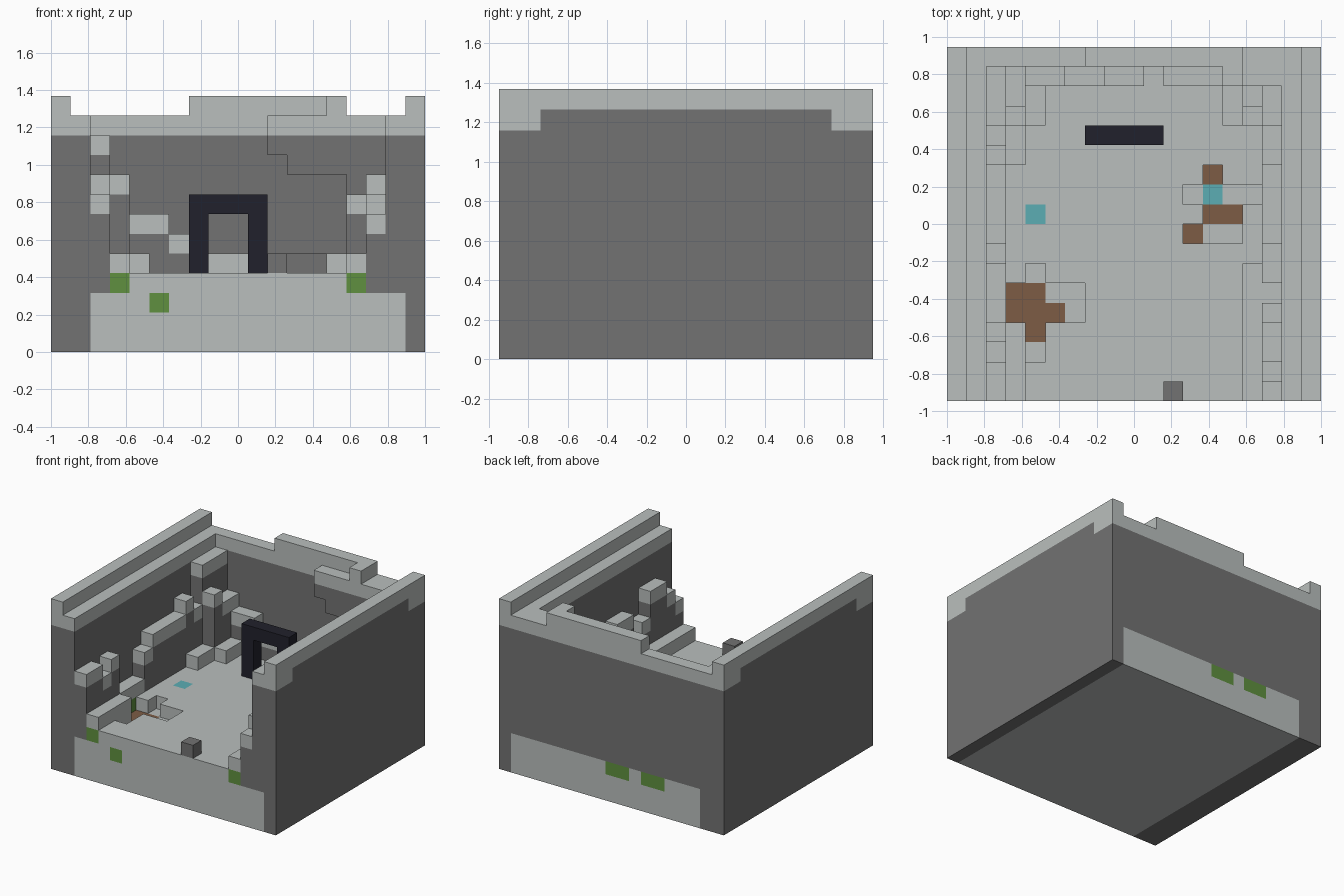
import bpy, bmesh
from mathutils import Vector

old = bpy.data.objects.get("Cube")
if old:
    bpy.data.objects.remove(old, do_unlink=True)

U = 2 / 19  # block size
ORIGIN = Vector((-1, -9 * U, 0))


def material(name, rgb):
    m = bpy.data.materials.new(name)
    m.use_nodes = True
    m.diffuse_color = (*rgb, 1)
    m.node_tree.nodes["Principled BSDF"].inputs["Base Color"].default_value = (*rgb, 1)
    return m


MATS = {
    "stone": material("pale stone", (0.49, 0.52, 0.51)),
    "rock": material("dark rock", (0.17, 0.17, 0.17)),
    "obsidian": material("dark navy", (0.015, 0.015, 0.025)),
    "moss": material("moss green", (0.115, 0.28, 0.05)),
    "earth": material("earth brown", (0.205, 0.107, 0.06)),
    "crystal": material("teal crystal", (0.107, 0.42, 0.456)),
}
SLOTS = list(MATS)
blocks = {}  # (i, j, k) -> (part, colour)


def cells(i, j, k):
    return [(a, b, c) for a in range(*i) for b in range(*j) for c in range(*k)]


def fill(part, colour, i, j, k):
    for c in cells(i, j, k):
        blocks[c] = (part, colour)


def paint(colour, i, j, k):
    for c in cells(i, j, k):
        if c in blocks:
            blocks[c] = (blocks[c][0], colour)


def dig(i, j):
    for c in cells(i, j, (3, 4)):
        blocks.pop(c, None)


def column(part, i, j, top):
    """Rock column on the floor with a pale top block."""
    fill(part, "rock", i, j, (4, top))
    paint("stone", i, j, (top - 1, top))


# Foundation and floor
fill("floor", "rock", (0, 19), (0, 18), (0, 4))
paint("stone", (2, 18), (0, 18), (0, 3))
paint("stone", (3, 16), (0, 17), (3, 4))

# Side walls, each with a tall outer and a lower inner layer
for part, outer, inner in (("right_wall", 0, 1), ("left_wall", 18, 17)):
    fill(part, "rock", (outer, outer + 1), (0, 18), (4, 13))
    fill(part, "rock", (inner, inner + 1), (0, 18), (4, 12))
    paint("stone", (outer, outer + 1), (0, 18), (12, 13))
    paint("stone", (inner, inner + 1), (0, 18), (11, 12))
    for ends in ((0, 2), (16, 18)):
        paint("stone", (outer, outer + 1), ends, (11, 13))

# Back wall with raised middle and solid corner
fill("back_wall", "rock", (2, 17), (17, 18), (4, 12))
fill("back_wall", "rock", (7, 15), (17, 18), (12, 13))
fill("back_wall", "rock", (15, 17), (16, 17), (4, 12))
paint("stone", (2, 17), (16, 18), (11, 13))

# Overhang along the back wall
fill("overhang", "rock", (11, 12), (16, 17), (10, 12))
fill("overhang", "rock", (12, 15), (16, 17), (9, 12))
paint("stone", (11, 15), (16, 17), (11, 12))
fill("overhang", "stone", (14, 15), (16, 17), (12, 13))
fill("back_step", "rock", (11, 15), (16, 17), (4, 5))

# Descending steps along the back wall
for i0, i1, top in ((4, 6, 7), (6, 8, 6), (8, 10, 5)):
    column("back_step", (i0, i1), (16, 17), top)

# Ledges along the right wall (low x): start, end, top
for j0, j1, top in ((0, 2, 8), (2, 3, 7), (3, 4, 8), (4, 7, 5), (7, 8, 7),
                    (8, 12, 8), (12, 13, 9), (13, 14, 8), (14, 17, 11)):
    column("right_ledge", (2, 3), (j0, j1), top)
for j0, j1, top in ((0, 4, 5), (12, 14, 5), (14, 15, 9), (15, 17, 8)):
    column("right_ledge", (3, 4), (j0, j1), top)
column("right_ledge", (4, 5), (14, 16), 5)

# Ledges along the left wall (high x)
for j0, j1, top in ((0, 1, 7), (1, 2, 8), (2, 4, 9), (4, 5, 7), (5, 6, 5),
                    (6, 8, 8), (8, 12, 7), (12, 14, 8), (14, 16, 9)):
    column("left_ledge", (16, 17), (j0, j1), top)
for j0, j1, top in ((0, 7, 5), (14, 15, 8), (15, 16, 7)):
    column("left_ledge", (15, 16), (j0, j1), top)
column("left_ledge", (14, 15), (14, 16), 5)

# Gateway
fill("gateway", "obsidian", (7, 11), (13, 14), (7, 8))
for i in (7, 10):
    fill("gateway", "obsidian", (i, i + 1), (13, 14), (4, 7))

# Loose rock near the front
fill("loose_rock", "rock", (11, 12), (0, 1), (4, 5))

# Pit on the right half of the model, with earth at the bottom
dig((3, 7), (4, 6))
dig((4, 5), (2, 7))
for i, j in (((3, 5), (4, 6)), ((5, 6), (4, 5)), ((4, 5), (3, 4))):
    paint("earth", i, j, (2, 3))
paint("moss", (2, 3), (4, 6), (3, 4))

# Pit on the left half, with earth and a crystal
dig((12, 16), (10, 11))
dig((13, 15), (8, 10))
dig((12, 13), (8, 9))
dig((13, 14), (11, 12))
for i, j in (((13, 14), (11, 12)), ((13, 15), (9, 10)), ((12, 13), (8, 9))):
    paint("earth", i, j, (2, 3))
paint("crystal", (13, 14), (10, 11), (2, 3))
paint("crystal", (4, 5), (9, 10), (3, 4))

# Moss patches on the front and back
for i, k in ((3, 3), (5, 2), (15, 3)):
    paint("moss", (i, i + 1), (0, 1), (k, k + 1))
for i in (5, 8):
    paint("moss", (i, i + 2), (17, 18), (2, 3))


def build(part):
    """Mesh the outer faces of one part's blocks and merge flat areas."""
    bm = bmesh.new()
    for cell, (owner, colour) in blocks.items():
        if owner != part:
            continue
        for axis in range(3):
            for side in (0, 1):
                n = list(cell)
                n[axis] += 2 * side - 1
                if tuple(n) in blocks:
                    continue
                base = Vector(cell)
                base[axis] += side
                a, b = Vector(), Vector()
                a[(axis + 1) % 3] = b[(axis + 2) % 3] = 1
                ring = [base, base + a, base + a + b, base + b]
                if not side:
                    ring.reverse()
                f = bm.faces.new([bm.verts.new(ORIGIN + p * U) for p in ring])
                f.material_index = SLOTS.index(colour)
    bmesh.ops.remove_doubles(bm, verts=bm.verts, dist=U / 100)
    bmesh.ops.dissolve_limit(bm, angle_limit=0.01, verts=bm.verts,
                             edges=bm.edges, delimit={"MATERIAL"})
    mesh = bpy.data.meshes.new(part)
    bm.to_mesh(mesh)
    bm.free()
    for m in MATS.values():
        mesh.materials.append(m)
    bpy.context.collection.objects.link(bpy.data.objects.new(part, mesh))


for part in sorted({owner for owner, _ in blocks.values()}):
    build(part)
